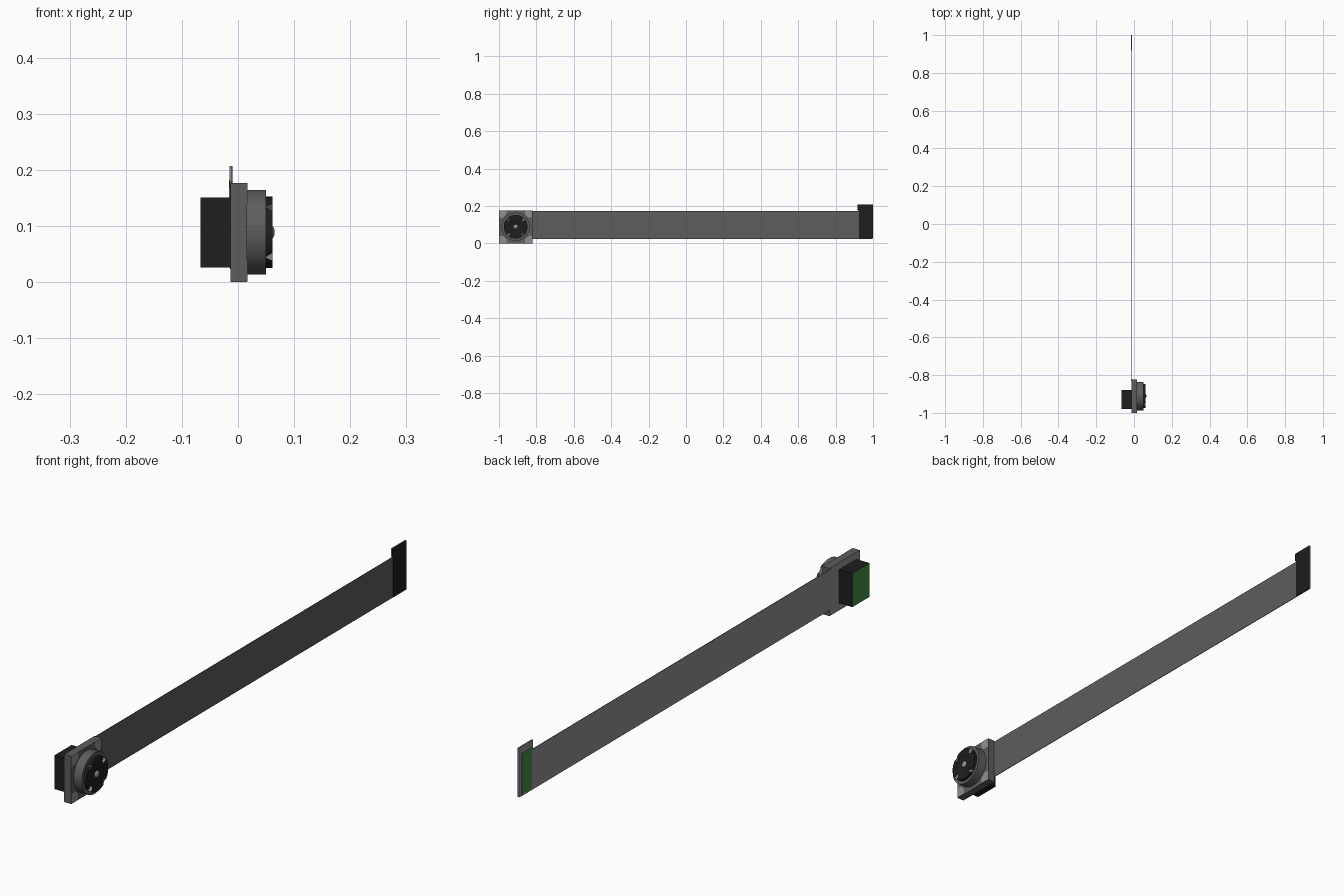
import bpy, bmesh, math

if "Cube" in bpy.data.objects:
    bpy.data.objects.remove(bpy.data.objects["Cube"])

CY, CZ = -0.911, 0.089      # lens axis, running along x


def material(name, rgb):
    m = bpy.data.materials.new(name)
    m.diffuse_color = (*rgb, 1)
    m.use_nodes = True
    m.node_tree.nodes["Principled BSDF"].inputs["Base Color"].default_value = m.diffuse_color
    return m


GRAY = material("gray", (0.11, 0.11, 0.11))
DARK = material("near_black", (0.013, 0.013, 0.013))
LIGHT = material("light_gray", (0.28, 0.28, 0.28))
GREEN = material("board_green", (0.063, 0.247, 0.063))


def finish(name, bm, mats, smooth=False):
    bmesh.ops.recalc_face_normals(bm, faces=bm.faces)
    me = bpy.data.meshes.new(name)
    bm.to_mesh(me)
    bm.free()
    ob = bpy.data.objects.new(name, me)
    bpy.context.collection.objects.link(ob)
    for m in mats:
        me.materials.append(m)
    if smooth:
        bpy.ops.object.select_all(action='DESELECT')
        ob.select_set(True)
        bpy.context.view_layer.objects.active = ob
        bpy.ops.object.shade_smooth_by_angle(angle=math.radians(35))
    return ob


def loft(name, low, high, x0, x1, mats):
    """Join two matching (y, z) outlines lying at x0 and x1."""
    bm = bmesh.new()
    a = [bm.verts.new((x0, y, z)) for y, z in low]
    b = [bm.verts.new((x1, y, z)) for y, z in high]
    bm.faces.new(a)
    bm.faces.new(b)
    for i in range(len(a)):
        j = (i + 1) % len(a)
        bm.faces.new((a[i], a[j], b[j], b[i]))
    return finish(name, bm, mats)


def prism(name, outline, x0, x1, mats):
    return loft(name, outline, outline, x0, x1, mats)


def paint_back(ob):
    """Second material on the faces turned to -x."""
    for p in ob.data.polygons:
        if p.normal.x < -0.9:
            p.material_index = 1


def rect(y0, y1, z0, z1):
    return [(y0, z0), (y1, z0), (y1, z1), (y0, z1)]


def lathe(name, profile, mats, n=48):
    """Spin an (x, radius) profile around the lens axis."""
    bm = bmesh.new()
    vs = [bm.verts.new((x, CY, CZ + r)) for x, r in profile]
    es = [bm.edges.new(p) for p in zip(vs, vs[1:])]
    bmesh.ops.spin(bm, geom=vs + es, cent=(0, CY, CZ), axis=(1, 0, 0),
                   angle=math.tau, steps=n)
    bmesh.ops.remove_doubles(bm, verts=bm.verts, dist=1e-5)
    return finish(name, bm, mats, True)


def polar(r, deg):
    a = math.radians(deg)
    return (CY + r * math.cos(a), CZ + r * math.sin(a))


# Square mounting plate, lighter behind, with lighter corner pads
paint_back(prism("mounting_plate", rect(-1, -0.822, 0, 0.177), -0.013, 0.016, [GRAY, LIGHT]))
for sy in (-1, 1):
    for sz in (-1, 1):
        pad = [(0.088, 0.088), (0.05, 0.088), (0.05, 0.066), (0.066, 0.05), (0.088, 0.05)]
        prism("corner_pad", [(CY + sy * a, CZ + sz * b) for a, b in pad], 0.015, 0.0168, [LIGHT])

# Rear housing, its back face green
paint_back(prism("rear_housing", rect(-0.98, -0.879, 0.026, 0.151), -0.067, -0.013, [DARK, GREEN]))

# Lens barrel and dark centre face
lathe("lens_barrel", [(0.012, 0), (0.012, 0.0755), (0.05, 0.0755), (0.05, 0)], [GRAY])
lathe("lens_face", [(0.049, 0.046), (0.0605, 0.046), (0.0605, 0.034),
                    (0.058, 0.028), (0.058, 0)], [DARK])


# Four dark lobes with light flanks, leaving notches on the diagonals
def lobe(d, half):
    arc = [d - half + 2 * half * i / 8 for i in range(9)]
    return [polar(0.0635, a) for a in arc] + [polar(0.04, a) for a in arc[::-1]]


for k in range(4):
    ob = loft("lens_lobe", lobe(90 * k, 44), lobe(90 * k, 36), 0.049, 0.0612, [DARK, LIGHT])
    a = math.radians(90 * k)
    for p in ob.data.polygons:
        tangential = -p.normal.y * math.sin(a) + p.normal.z * math.cos(a)
        if abs(tangential) > 0.6 and abs(p.normal.x) > 0.2 and abs(p.normal.x) < 0.9:
            c = p.center
            side = -(c.y - CY) * math.sin(a) + (c.z - CZ) * math.cos(a)
            out = (c.y - CY) * math.cos(a) + (c.z - CZ) * math.sin(a)
            if abs(side) > 0.65 * out:
                p.material_index = 1

# Domed glass in the centre
dome = [(0.057, 0.013)] + [(0.057 + 0.0085 * math.sin(t * math.pi / 12),
                            0.013 * math.cos(t * math.pi / 12)) for t in range(1, 7)]
lathe("glass_dome", dome, [LIGHT], 24)

# Flat ribbon cable, lighter behind
paint_back(prism("ribbon_cable", rect(-0.83, 0.995, 0.023, 0.173), -0.0147, -0.0125, [GRAY, LIGHT]))

# End connector: light backing, dark front, green contact strip behind
end = [(0.925, 0.025), (1, 0.025), (1, 0.207), (0.918, 0.207), (0.918, 0.178), (0.925, 0.168)]
prism("connector_backing", end, -0.0152, -0.0115, [LIGHT])
prism("connector_front", end, -0.0115, -0.0095, [DARK])
prism("contact_strip", rect(0.926, 0.984, 0.03, 0.182), -0.0162, -0.015, [GREEN])
